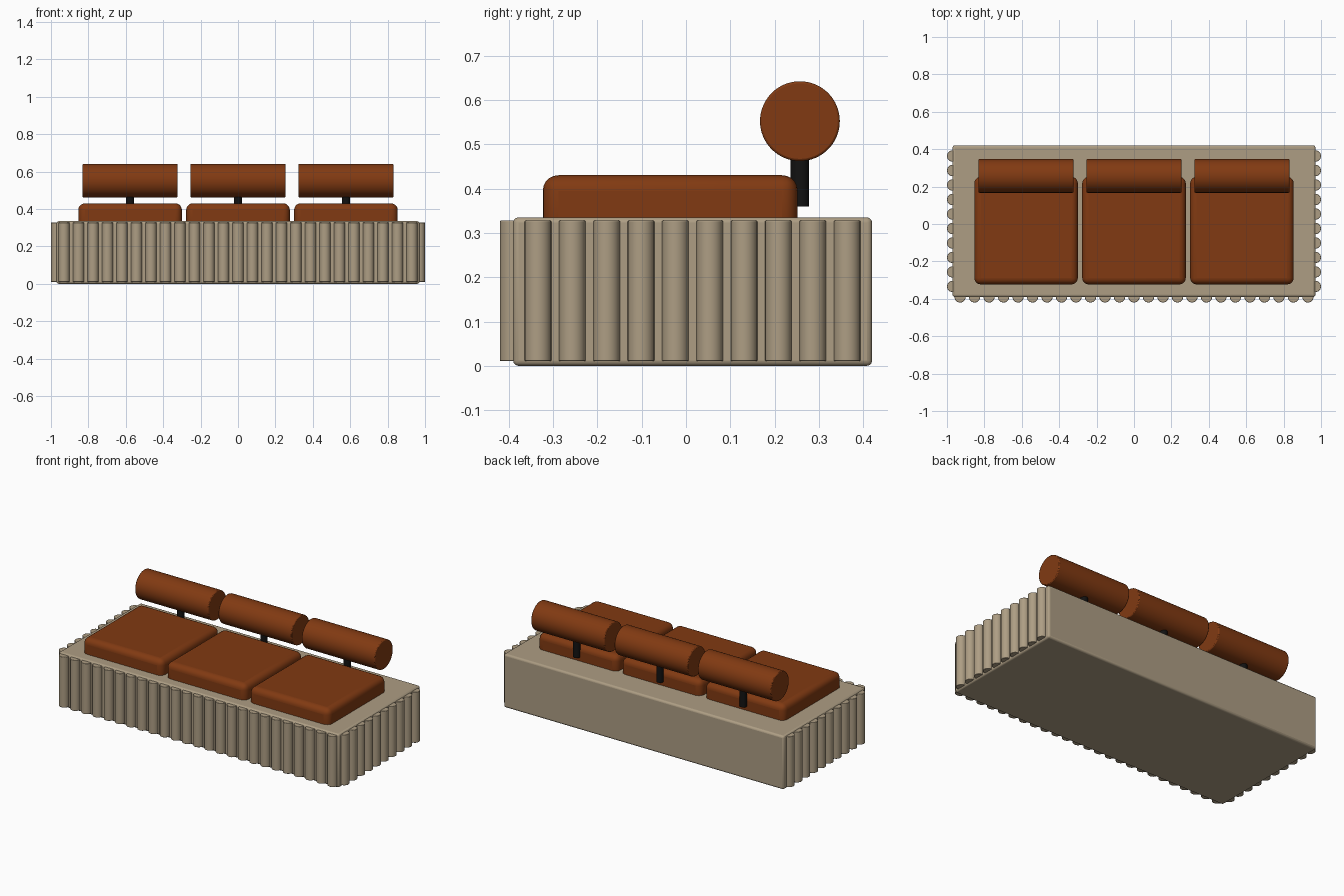
import bpy
import math

if "Cube" in bpy.data.objects:
    bpy.data.objects.remove(bpy.data.objects["Cube"], do_unlink=True)


def material(name, rgb, rough=0.6):
    m = bpy.data.materials.new(name)
    m.use_nodes = True
    m.diffuse_color = (*rgb, 1)
    shader = m.node_tree.nodes["Principled BSDF"]
    shader.inputs["Base Color"].default_value = (*rgb, 1)
    shader.inputs["Roughness"].default_value = rough
    return m


TAN = material("warm_tan", (0.42, 0.34, 0.23))
LEATHER = material("brown_leather", (0.22, 0.042, 0.006))
BLACK = material("black_metal", (0.006, 0.006, 0.006))


def finish(name, mat, bevel, segments):
    ob = bpy.context.object
    ob.name = name
    ob.data.materials.append(mat)
    if bevel:
        mod = ob.modifiers.new("rounding", "BEVEL")
        mod.width = bevel
        mod.segments = segments
        mod.limit_method = "ANGLE"
        mod.angle_limit = math.radians(40)
    bpy.ops.object.shade_smooth_by_angle(angle=math.radians(35))
    return ob


def box(name, x, y, z, mat, bevel=0, segments=3):
    """Box from its (min, max) range on each axis."""
    ranges = (x, y, z)
    bpy.ops.mesh.primitive_cube_add(size=1, location=[(a + b) / 2 for a, b in ranges])
    bpy.context.object.scale = [b - a for a, b in ranges]
    bpy.ops.object.transform_apply(location=False, rotation=False, scale=True)
    return finish(name, mat, bevel, segments)


def cylinder(name, centre, radius, length, mat, bevel=0, sides=32, along_x=False):
    bpy.ops.mesh.primitive_cylinder_add(
        vertices=sides, radius=radius, depth=length, location=centre,
        rotation=(0, math.pi / 2 if along_x else 0, 0))
    return finish(name, mat, bevel, 2)


# Platform base
FRONT, SIDE = -0.39, 0.97
box("base", (-SIDE, SIDE), (FRONT, 0.42), (0, 0.335), TAN, 0.012)

# Rounded slats along the front and both sides
PITCH = 0.0775


def slat(name, x, y):
    cylinder(name, (x, y, 0.169), 0.03, 0.317, TAN, 0.002, 24)


for i in range(25):
    slat(f"front_slat_{i + 1}", (i - 12) * PITCH, FRONT)
for side, sign in (("left", 1), ("right", -1)):
    for i in range(10):
        slat(f"{side}_slat_{i + 1}", sign * SIDE, -0.334 + i * PITCH)

# Three seats, each with a roll backrest on a post
BACK_Y = 0.257
for side, x in (("right", -0.577), ("middle", 0), ("left", 0.577)):
    box(f"{side}_seat_cushion", (x - 0.277, x + 0.277), (-0.323, 0.252),
        (0.29, 0.43), LEATHER, 0.035, 5)
    cylinder(f"{side}_back_post", (x, BACK_Y, 0.43), 0.021, 0.14, BLACK)
    cylinder(f"{side}_back_roll", (x, BACK_Y, 0.552), 0.09, 0.508,
             LEATHER, 0.005, 64, along_x=True)
